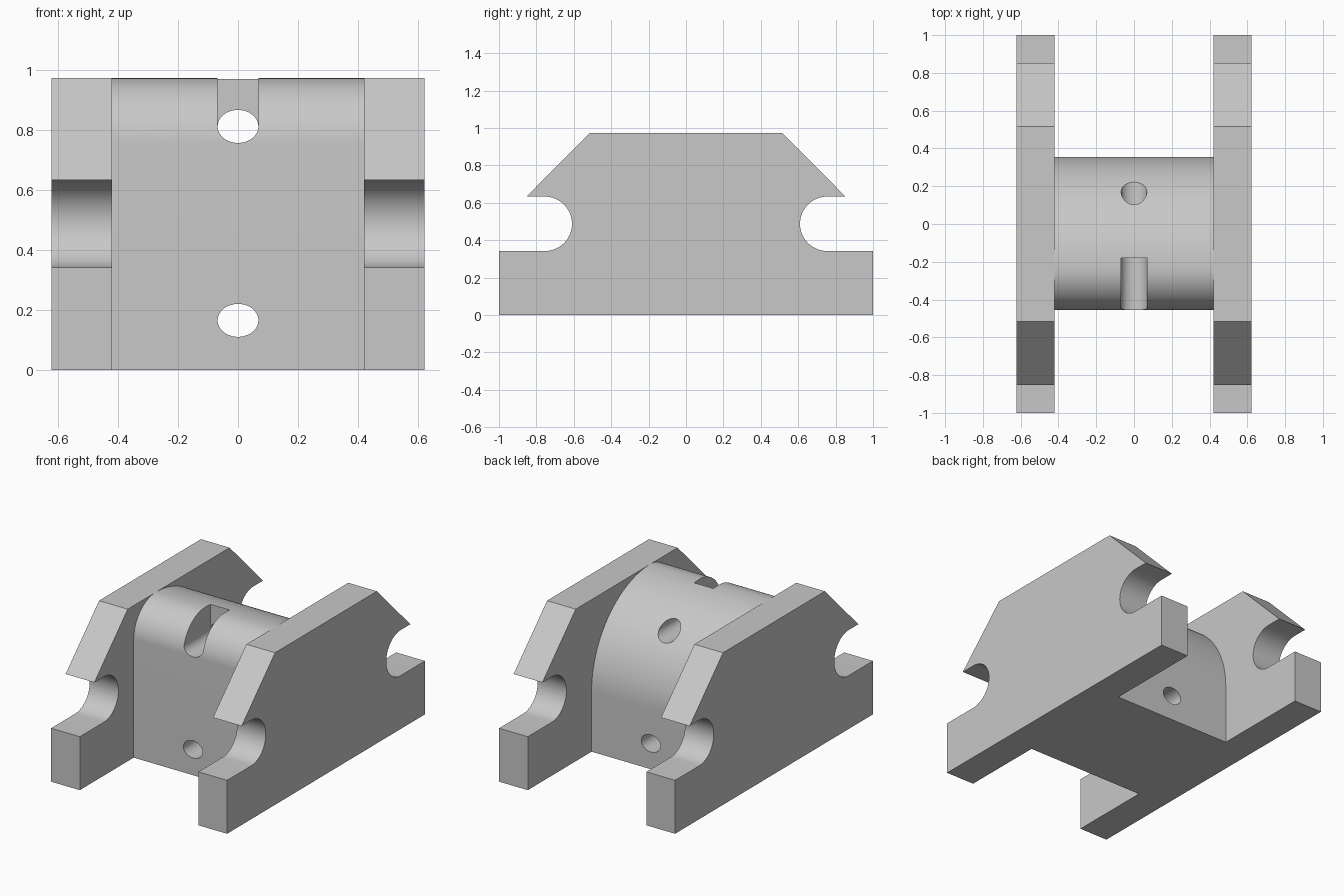
import bpy, bmesh
from math import sin, cos, radians
from mathutils import Vector

if "Cube" in bpy.data.objects:
    bpy.data.objects.remove(bpy.data.objects["Cube"])

GREY = (0.58, 0.58, 0.58, 1)
metal = bpy.data.materials.new("plain grey")
metal.use_nodes = True
metal.diffuse_color = GREY
metal.node_tree.nodes["Principled BSDF"].inputs["Base Color"].default_value = GREY


def arc(cu, cv, ru, rv, start, end, steps):
    """Points along an elliptical arc, angles in degrees."""
    angles = [radians(start + (end - start) * i / steps) for i in range(steps + 1)]
    return [(cu + ru * cos(a), cv + rv * sin(a)) for a in angles]


def prism(name, profile, axis, low, high):
    """Extrude a (horizontal, z) profile along the x or y axis."""
    bm = bmesh.new()
    if axis == "x":
        verts = [bm.verts.new((low, u, v)) for u, v in profile]
        step = Vector((high - low, 0, 0))
    else:
        verts = [bm.verts.new((u, low, v)) for u, v in profile]
        step = Vector((0, high - low, 0))
    face = bm.faces.new(verts)
    extruded = bmesh.ops.extrude_face_region(bm, geom=[face])["geom"]
    bmesh.ops.translate(bm, vec=step,
                        verts=[e for e in extruded if isinstance(e, bmesh.types.BMVert)])
    bmesh.ops.recalc_face_normals(bm, faces=bm.faces)
    mesh = bpy.data.meshes.new(name)
    bm.to_mesh(mesh)
    bm.free()
    mesh.materials.append(metal)
    obj = bpy.data.objects.new(name, mesh)
    bpy.context.collection.objects.link(obj)
    return obj


def select(obj):
    bpy.ops.object.select_all(action="DESELECT")
    obj.select_set(True)
    bpy.context.view_layer.objects.active = obj


def cut(obj, cutter):
    select(obj)
    mod = obj.modifiers.new("cut", "BOOLEAN")
    mod.operation = "DIFFERENCE"
    mod.solver = "EXACT"
    mod.object = cutter
    bpy.ops.object.modifier_apply(modifier=mod.name)
    bpy.data.objects.remove(cutter)


def smooth(obj):
    select(obj)
    bpy.ops.object.shade_smooth_by_angle(angle=radians(30))


TOP = 0.973
INNER, OUTER = 0.42, 0.623

# Side plates: chamfered top corners and a round-ended notch at each end
half = [(1, 0), (1, 0.342)]
half += arc(0.755, 0.4875, 0.1455, 0.1455, 270, 90, 32)
half += [(0.853, 0.633), (0.515, TOP)]
plate_profile = half + [(-y, z) for y, z in reversed(half)]
for name, low, high in (("left_plate", INNER, OUTER), ("right_plate", -OUTER, -INNER)):
    smooth(prism(name, plate_profile, "x", low, high))

# Centre block: broad curve at the back, tight curve at the front
FRONT, BACK, CREST = -0.455, 0.355, -0.235
back_r, front_r = BACK - CREST, CREST - FRONT
block_profile = [(FRONT, 0), (BACK, 0)]
block_profile += arc(CREST, TOP - back_r, back_r, back_r, 0, 90, 48)
block_profile += arc(CREST, TOP - front_r, front_r, front_r, 90, 180, 24)[1:]
block = prism("centre_block", block_profile, "x", -INNER, INNER)

# Two oval holes running front to back
RX, RZ, UPPER, LOWER = 0.068, 0.055, 0.812, 0.165
for z in (UPPER, LOWER):
    oval = arc(0, z, RX, RZ, 0, 360, 48)[:-1]
    cut(block, prism("hole_cutter", oval, "y", -1, 1))

# Open slot above the upper hole at the front
slot = arc(0, UPPER, RX, RZ, 180, 360, 24) + [(RX, 1.2), (-RX, 1.2)]
cut(block, prism("slot_cutter", slot, "y", -1, -0.18))
smooth(block)
